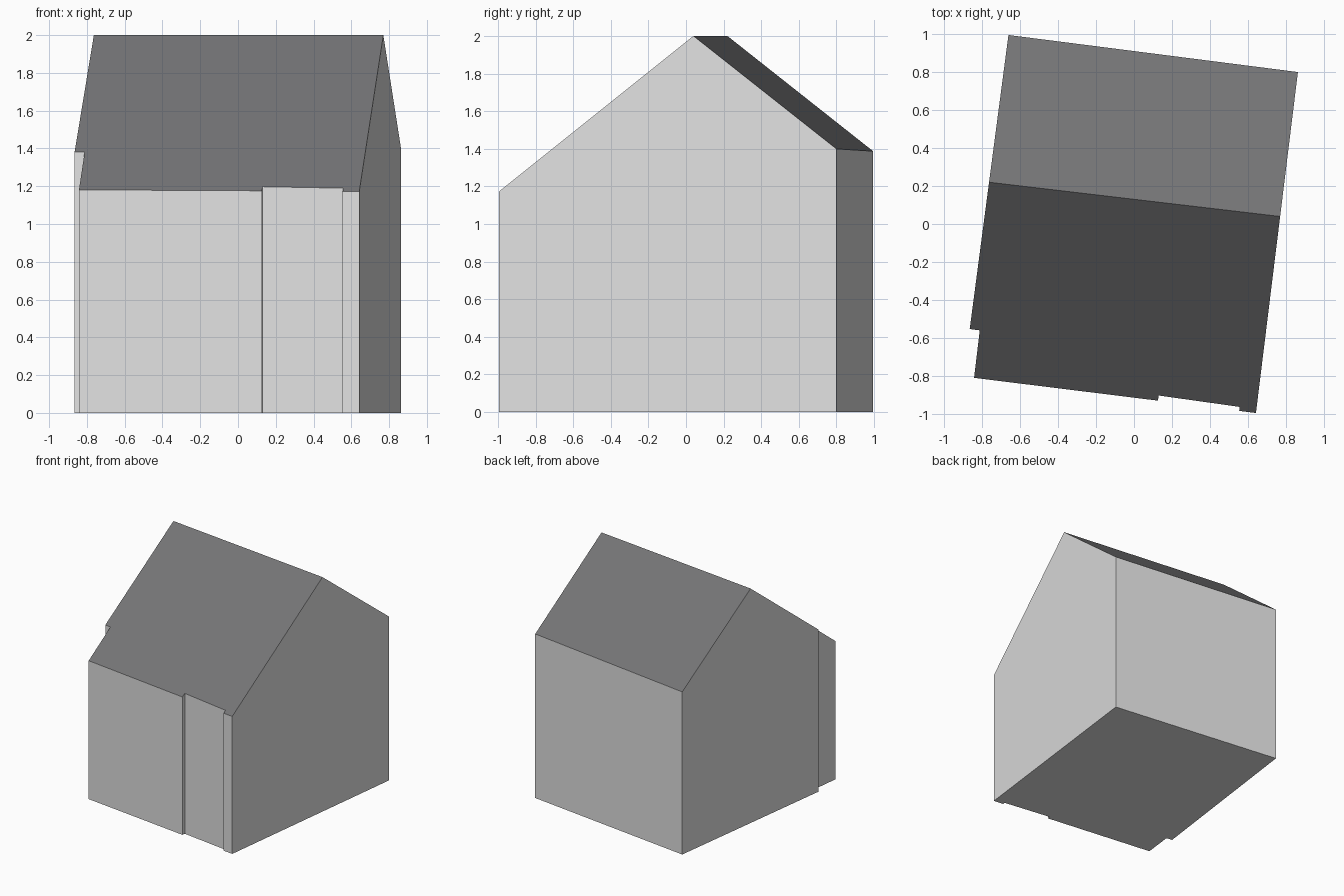
import bpy, bmesh
from mathutils import Vector

if "Cube" in bpy.data.objects:
    bpy.data.objects.remove(bpy.data.objects["Cube"])

# Two flat colours: pale walls, dark roof
def material(name, rgb):
    m = bpy.data.materials.new(name)
    m.diffuse_color = (*rgb, 1)
    m.use_nodes = True
    m.node_tree.nodes["Principled BSDF"].inputs["Base Color"].default_value = m.diffuse_color
    return m

wall = material("pale grey wall", (0.75, 0.75, 0.75))
roof = material("dark grey roof", (0.18, 0.18, 0.185))

# Ground plan with the small wall offsets
plan = [(-0.661, 0.995), (-0.865, -0.553), (-0.812, -0.560), (-0.842, -0.810),
        (0.126, -0.930), (0.130, -0.903), (0.557, -0.963), (0.554, -0.984),
        (0.642, -0.995), (0.863, 0.800)]

# Ridge line and the direction across it
ridge_a = Vector((-0.765, 0.220, 2.0))
ridge_b = Vector((0.767, 0.040, 2.0))
along = (ridge_b - ridge_a).normalized()
across = Vector((-along.y, along.x, 0))

# Extrude the plan to a tall block
bm = bmesh.new()
base = bm.faces.new([bm.verts.new((x, y, 0)) for x, y in plan])
top = bmesh.ops.extrude_face_region(bm, geom=[base])
for v in top["geom"]:
    if isinstance(v, bmesh.types.BMVert):
        v.co.z = 3.0

# Slice off each roof slope and cap the cut
for side, slope in ((-1, 0.794), (1, 0.784)):
    normal = (across * side * slope + Vector((0, 0, 1))).normalized()
    cut = bmesh.ops.bisect_plane(bm, geom=bm.verts[:] + bm.edges[:] + bm.faces[:],
                                 plane_co=ridge_a, plane_no=normal, clear_outer=True)
    edges = [e for e in cut["geom_cut"] if isinstance(e, bmesh.types.BMEdge)]
    bmesh.ops.contextual_create(bm, geom=edges)

bmesh.ops.remove_doubles(bm, verts=bm.verts[:], dist=0.0005)
bmesh.ops.recalc_face_normals(bm, faces=bm.faces[:])

# Upward faces are roof, all others wall
for f in bm.faces:
    f.material_index = 1 if f.normal.z > 0.3 else 0

mesh = bpy.data.meshes.new("house")
bm.to_mesh(mesh)
bm.free()
mesh.materials.append(wall)
mesh.materials.append(roof)
house = bpy.data.objects.new("house", mesh)
bpy.context.collection.objects.link(house)
